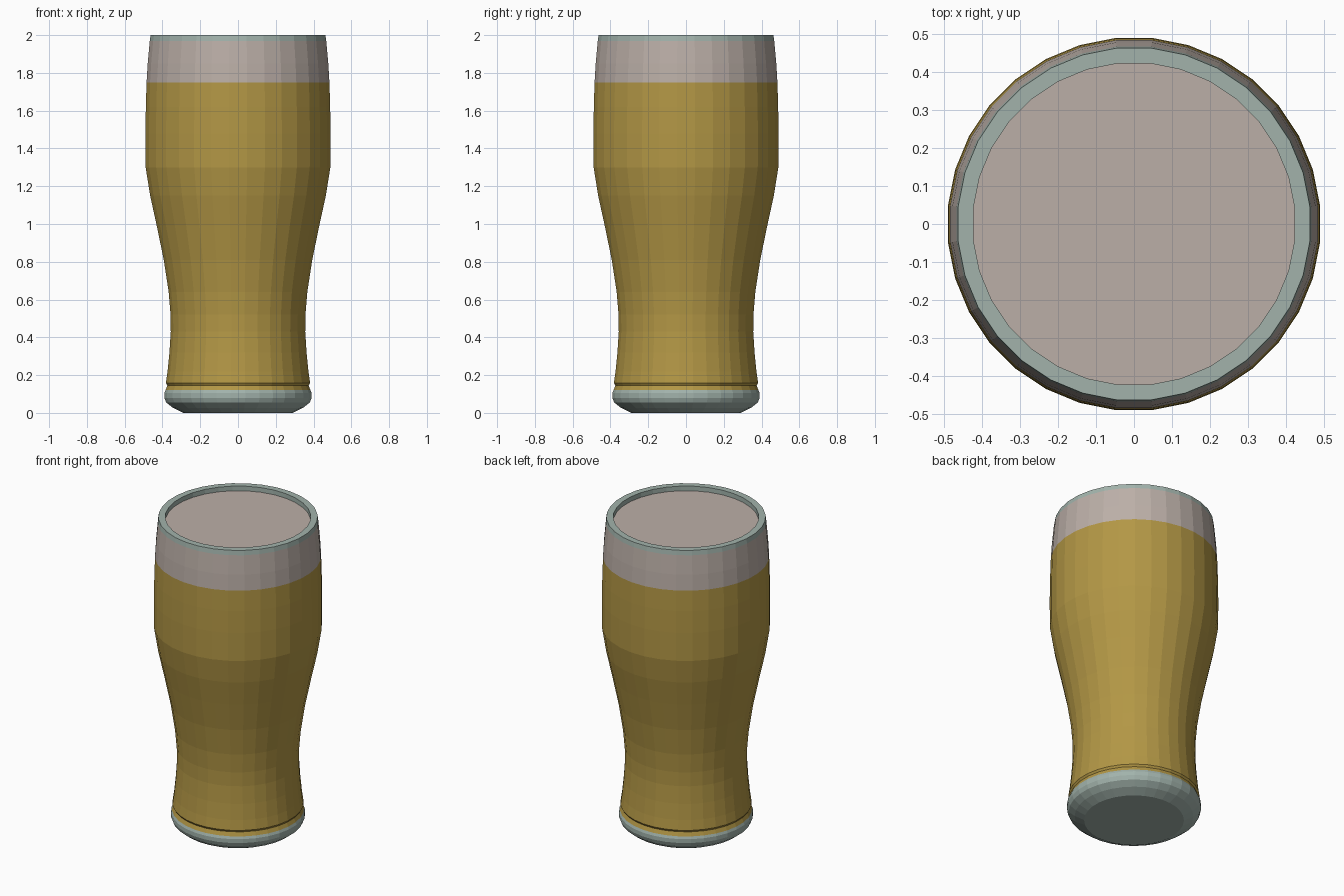
import bpy, bmesh, math

if "Cube" in bpy.data.objects:
    bpy.data.objects.remove(bpy.data.objects["Cube"])

SIDES = 32
FLAT = math.cos(math.pi / SIDES)   # profile radii are measured to the flats


def material(name, rgb):
    m = bpy.data.materials.new(name)
    m.diffuse_color = (*rgb, 1.0)
    m.use_nodes = True
    m.node_tree.nodes["Principled BSDF"].inputs["Base Color"].default_value = m.diffuse_color
    return m


def lathe(name, profile, mat, cap_start=False, cap_end=False):
    """Spin a (radius, z) profile, listed from bottom/outside to top/inside."""
    bm = bmesh.new()
    rings = []
    for r, z in profile:
        ring = []
        for i in range(SIDES):
            a = (i + 0.5) * 2 * math.pi / SIDES
            ring.append(bm.verts.new((r / FLAT * math.cos(a), r / FLAT * math.sin(a), z)))
        rings.append(ring)
    for lo, hi in zip(rings, rings[1:]):
        for i in range(SIDES):
            j = (i + 1) % SIDES
            bm.faces.new((lo[i], lo[j], hi[j], hi[i]))
    if cap_start:
        bm.faces.new(rings[0][::-1])
    if cap_end:
        bm.faces.new(rings[-1])
    me = bpy.data.meshes.new(name)
    bm.to_mesh(me)
    bm.free()
    me.materials.append(mat)
    ob = bpy.data.objects.new(name, me)
    bpy.context.collection.objects.link(ob)
    return ob


glass = material("glass", (0.36, 0.45, 0.41))
beer = material("beer", (0.45, 0.31, 0.06))
foam = material("foam", (0.50, 0.43, 0.39))

# Thick rounded foot of the glass
lathe("glass_base", [(0.29, 0), (0.345, 0.027), (0.38, 0.055), (0.39, 0.08),
                     (0.39, 0.105), (0.384, 0.12)], glass, cap_start=True)

# Beer filling the curved body, with a small crease above the foot
lathe("beer", [(0.384, 0.12), (0.374, 0.145), (0.382, 0.158), (0.373, 0.22),
               (0.363, 0.32), (0.356, 0.43), (0.357, 0.52), (0.367, 0.64),
               (0.393, 0.81), (0.43, 0.99), (0.465, 1.15), (0.489, 1.30),
               (0.49, 1.48), (0.488, 1.62), (0.484, 1.75)], beer)

# Foam band seen through the wall
lathe("foam_band", [(0.484, 1.75), (0.478, 1.85), (0.467, 1.97)], foam)

# Clear rim with its inner wall
lathe("glass_rim", [(0.467, 1.97), (0.463, 2.0), (0.423, 2.0), (0.423, 1.97)], glass)

# Foam surface inside the rim
lathe("foam_top", [(0.40, 1.97), (0.423, 1.97)][::-1], foam, cap_end=True)
